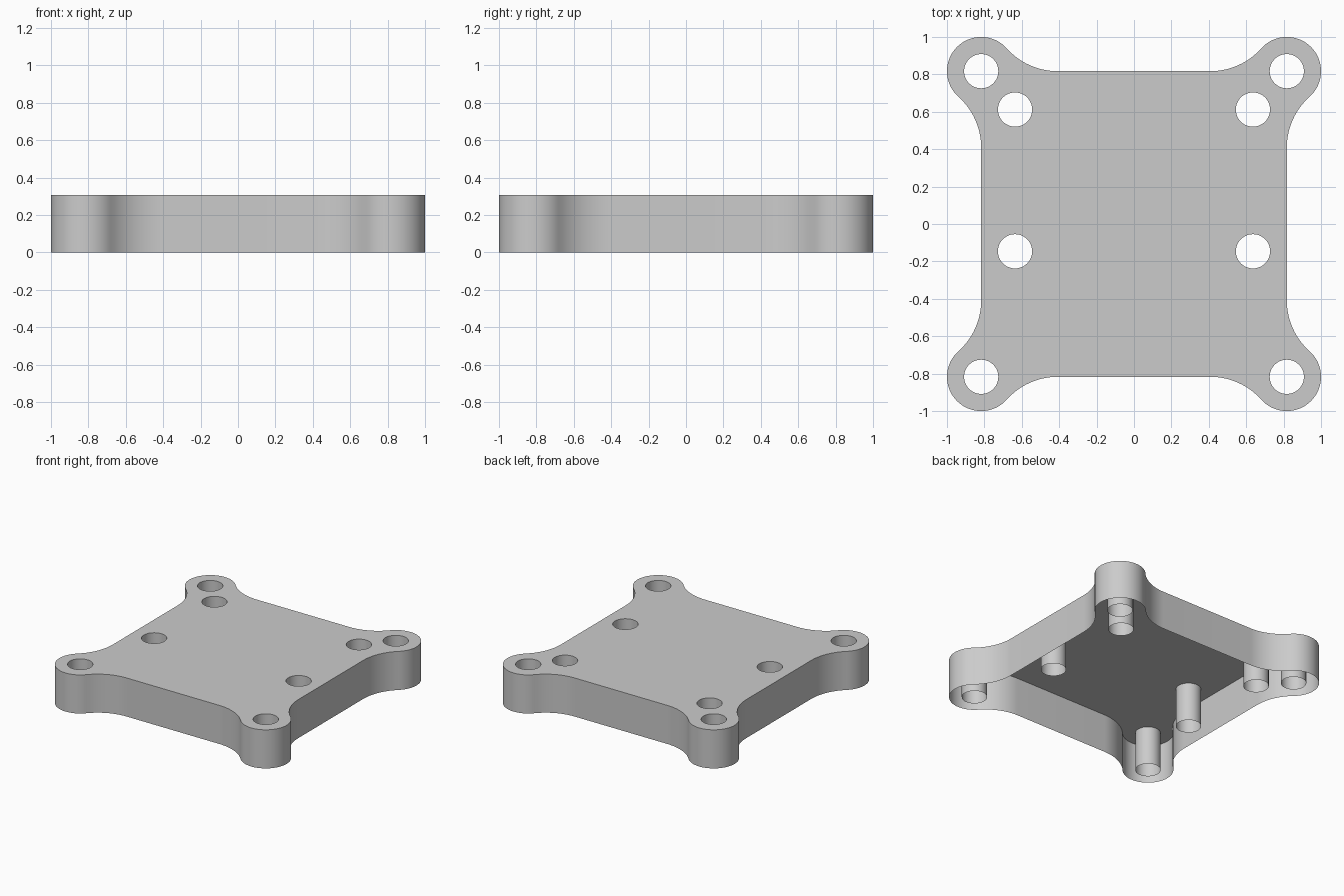
import bpy
import bmesh
from math import atan2, cos, pi, sin, sqrt
from mathutils import Matrix, Vector

cube = bpy.data.objects.get("Cube")
if cube:
    bpy.data.objects.remove(cube, do_unlink=True)

HEIGHT = 0.307
LOBE_R = 0.183               # rounded mounting lobe
LOBE_C = 1 - LOBE_R          # lobe centre, also the straight edge of the plate
FILLET_R = 2 * LOBE_R        # blend between lobe and straight edge
REACH = sqrt((FILLET_R + LOBE_R) ** 2 - FILLET_R ** 2)
HOLE_R = LOBE_R / 2


def arc(cx, cy, radius, start, end, steps):
    """Points along an arc, both ends included."""
    angles = [start + (end - start) * i / steps for i in range(steps + 1)]
    return [Vector((cx + radius * cos(a), cy + radius * sin(a), HEIGHT)) for a in angles]


def add_wall(bm, points):
    """Wall from the top loop to the ground; returns the top edges."""
    top = [bm.verts.new(p) for p in points]
    low = [bm.verts.new((p.x, p.y, 0)) for p in points]
    edges = []
    for i in range(len(top)):
        j = (i + 1) % len(top)
        bm.faces.new((low[i], low[j], top[j], top[i]))
        edges.append(bm.edges.get((top[i], top[j])))
    return edges


# One corner: fillet, lobe, fillet; then turned four times
turn = atan2(REACH, FILLET_R)
corner = arc(LOBE_C + FILLET_R, LOBE_C - REACH, FILLET_R, pi, pi - turn, 14)
corner += arc(LOBE_C, LOBE_C, LOBE_R, -turn, pi / 2 + turn, 40)[1:]
corner += arc(LOBE_C - REACH, LOBE_C + FILLET_R, FILLET_R, turn - pi / 2, -pi / 2, 14)[1:]
outline = []
for k in range(4):
    rotation = Matrix.Rotation(k * pi / 2, 3, 'Z')
    outline += [rotation @ p for p in corner]

# Outer skirt and hole tubes
bm = bmesh.new()
rim = add_wall(bm, outline)
for x, y in ((LOBE_C, LOBE_C), (LOBE_C, -LOBE_C), (0.636, 0.612), (0.636, -0.146)):
    for side in (-1, 1):
        rim += add_wall(bm, arc(side * x, y, HOLE_R, 2 * pi, 0, 48)[:-1])

# Top sheet pierced by the holes; the underside stays open
fill = bmesh.ops.triangle_fill(bm, edges=rim, use_beauty=True, normal=(0, 0, 1))
for face in fill["geom"]:
    if isinstance(face, bmesh.types.BMFace):
        face.normal_update()
        if face.normal.z < 0:
            face.normal_flip()

mesh = bpy.data.meshes.new("mounting_plate")
bm.to_mesh(mesh)
bm.free()
plate = bpy.data.objects.new("mounting_plate", mesh)
bpy.context.collection.objects.link(plate)

# Material
grey = (0.6, 0.6, 0.6, 1)
material = bpy.data.materials.new("light_grey")
material.use_nodes = True
material.diffuse_color = grey
material.node_tree.nodes["Principled BSDF"].inputs["Base Color"].default_value = grey
mesh.materials.append(material)

bpy.ops.object.select_all(action='DESELECT')
plate.select_set(True)
bpy.context.view_layer.objects.active = plate
bpy.ops.object.shade_smooth_by_angle(angle=pi / 6)
